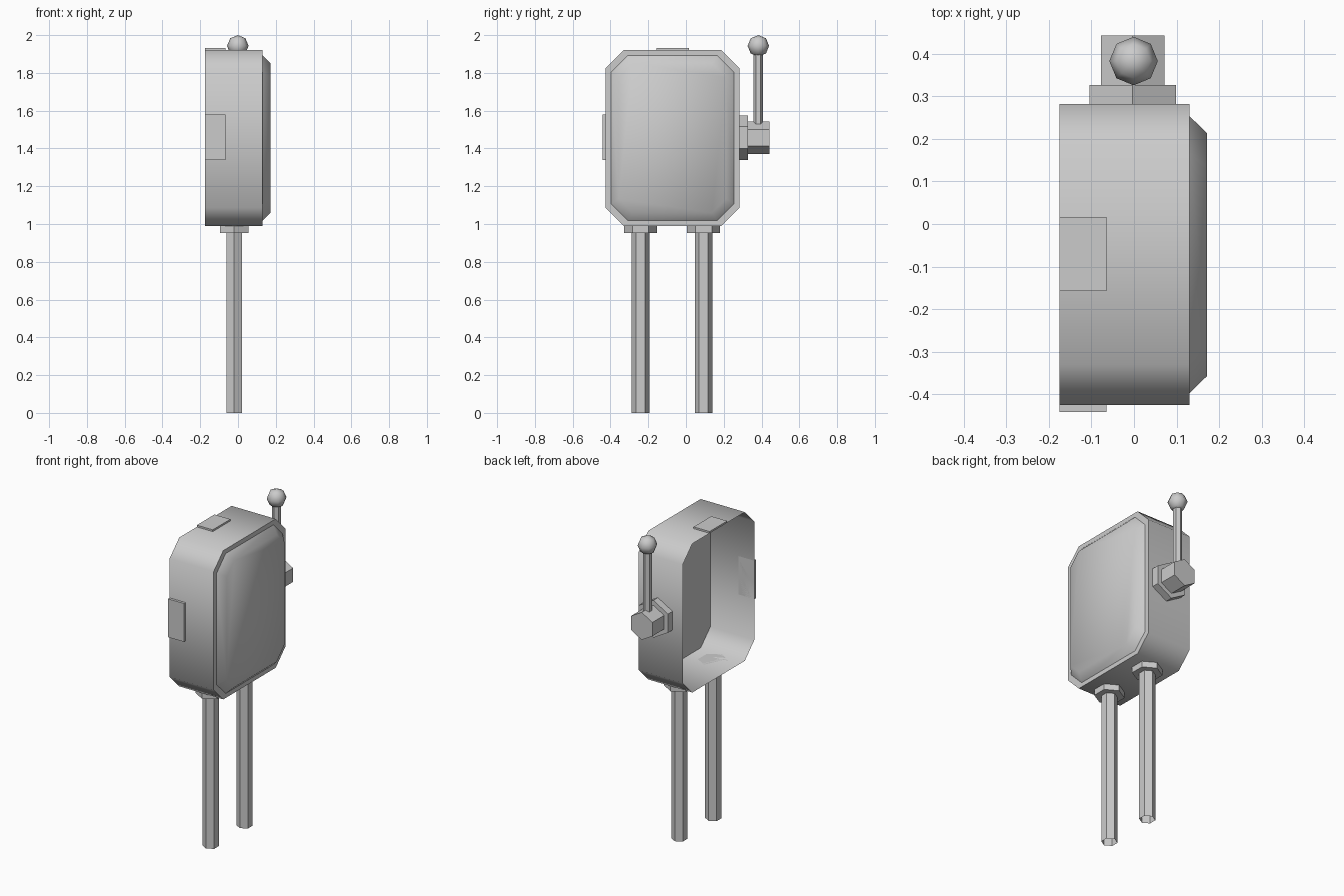
import bpy, bmesh, math
from mathutils import Matrix, Vector

if "Cube" in bpy.data.objects:
    bpy.data.objects.remove(bpy.data.objects["Cube"], do_unlink=True)

# single painted metal colour
grey = bpy.data.materials.new("grey metal")
grey.use_nodes = True
colour = (0.6, 0.6, 0.6, 1)
grey.diffuse_color = colour
bsdf = next(n for n in grey.node_tree.nodes if n.type == 'BSDF_PRINCIPLED')
bsdf.inputs["Base Color"].default_value = colour


def finish(name, bm):
    bmesh.ops.recalc_face_normals(bm, faces=bm.faces)
    mesh = bpy.data.meshes.new(name)
    bm.to_mesh(mesh)
    bm.free()
    mesh.materials.append(grey)
    obj = bpy.data.objects.new(name, mesh)
    bpy.context.collection.objects.link(obj)
    bpy.ops.object.select_all(action='DESELECT')
    obj.select_set(True)
    bpy.context.view_layer.objects.active = obj
    bpy.ops.object.shade_smooth_by_angle(angle=math.radians(50))
    return obj


def loft(name, rings, cap_start=True, cap_end=True):
    """Bridge point rings, with optional end caps."""
    bm = bmesh.new()
    loops = [[bm.verts.new(p) for p in ring] for ring in rings]
    for a, b in zip(loops, loops[1:]):
        n = len(a)
        for i in range(n):
            j = (i + 1) % n
            bm.faces.new((a[i], a[j], b[j], b[i]))
    if cap_start:
        bm.faces.new(loops[0][::-1])
    if cap_end:
        bm.faces.new(loops[-1])
    return finish(name, bm)


def octagon(x, inset, cut):
    """Clipped rectangle of the casing outline, at a given x."""
    y0, y1, z0, z1 = -0.426 + inset, 0.282 - inset, 0.99 + inset, 1.921 - inset
    return [(x, y0 + cut, z0), (x, y1 - cut, z0), (x, y1, z0 + cut), (x, y1, z1 - cut),
            (x, y1 - cut, z1), (x, y0 + cut, z1), (x, y0, z1 - cut), (x, y0, z0 + cut)]


def hexagon(centre, radius, u, v):
    c, u, v = Vector(centre), Vector(u), Vector(v)
    return [c + radius * (math.cos(k * math.pi / 3) * u + math.sin(k * math.pi / 3) * v)
            for k in range(6)]


def upright(name, x, y, z0, z1, radius, **caps):
    loft(name, [hexagon((x, y, z), radius, (0, 1, 0), (1, 0, 0)) for z in (z0, z1)], **caps)


def sideways(name, y0, y1, radius):
    loft(name, [hexagon((-0.003, y, 1.457), radius, (0, 0, 1), (1, 0, 0)) for y in (y0, y1)])


def plate(name, lo, hi):
    lo, hi = Vector(lo), Vector(hi)
    bm = bmesh.new()
    bmesh.ops.create_cube(bm, size=1, matrix=Matrix.Translation((lo + hi) / 2)
                          @ Matrix.Diagonal((*(hi - lo), 1)))
    finish(name, bm)


# thin casing, open at the -x side
loft("casing", [octagon(-0.175, 0, 0.095), octagon(0.13, 0, 0.095)], cap_start=False)

# raised lid with bevelled border
loft("lid", [octagon(0.13, 0.028, 0.09), octagon(0.172, 0.069, 0.075)], cap_start=False)

# hinge plates on top and front
plate("top_plate", (-0.175, -0.157, 1.921), (-0.065, 0.017, 1.932))
plate("front_plate", (-0.175, -0.442, 1.34), (-0.065, -0.426, 1.58))

# pipes with collars underneath
for side, y in (("front", -0.241), ("back", 0.093)):
    upright(side + "_collar", -0.02, y, 0.953, 0.99, 0.087)
    upright(side + "_pipe", -0.02, y, 0, 0.96, 0.0465, cap_start=False)

# lever hub, arm and ball
sideways("hub_collar", 0.282, 0.327, 0.117)
sideways("hub", 0.327, 0.443, 0.086)
upright("lever_arm", -0.001, 0.383, 1.52, 1.92, 0.025)
ball = bmesh.new()
bmesh.ops.create_uvsphere(ball, u_segments=8, v_segments=4, radius=0.057,
                          matrix=Matrix.Translation((-0.001, 0.383, 1.943)))
finish("lever_ball", ball)
